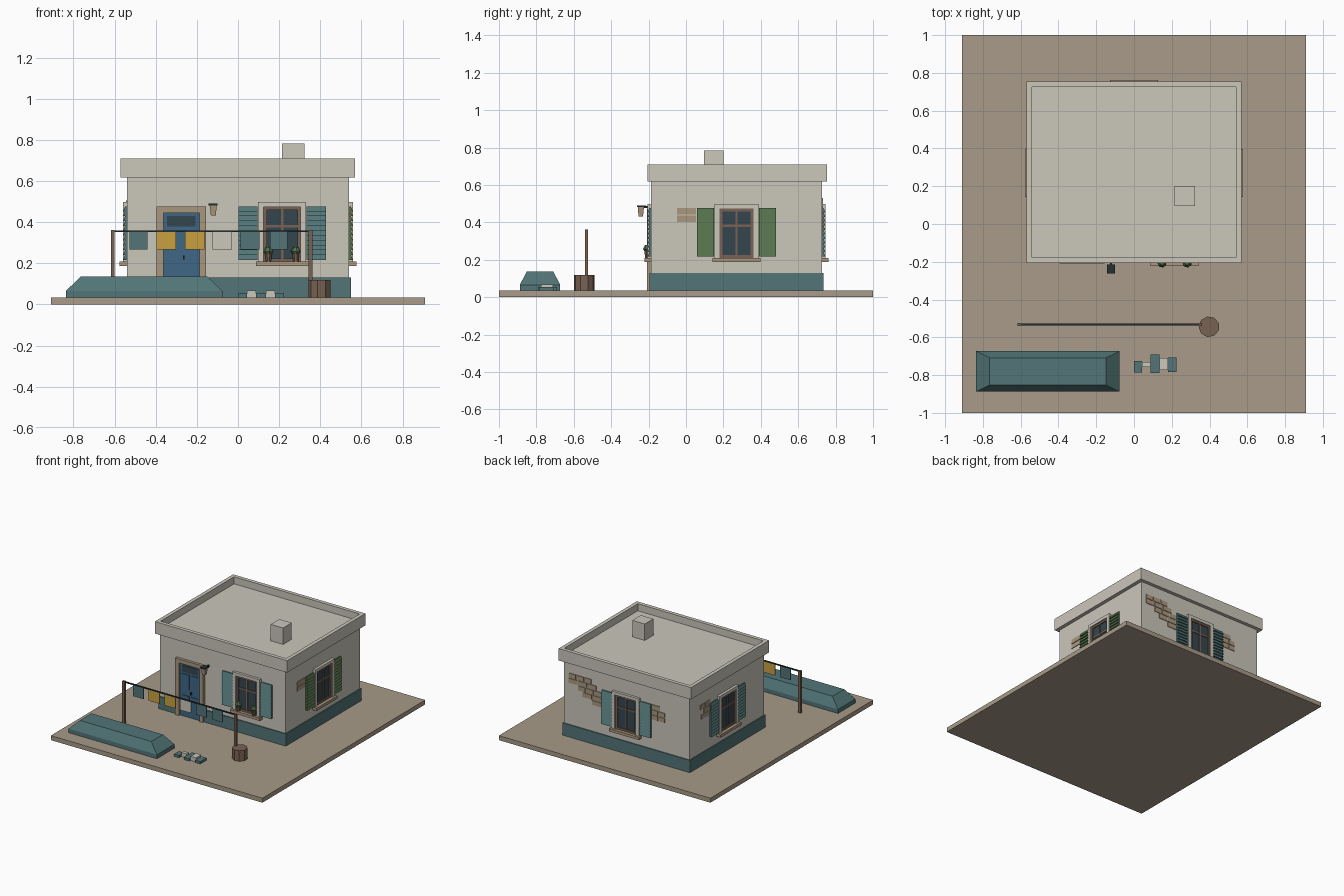
import bpy, bmesh, math
from mathutils import Vector

if "Cube" in bpy.data.objects:
    bpy.data.objects.remove(bpy.data.objects["Cube"])


def mat(name, r, g, b):
    lin = [((c / 255 + 0.055) / 1.055) ** 2.4 for c in (r, g, b)]
    m = bpy.data.materials.new(name)
    m.diffuse_color = (*lin, 1)
    m.use_nodes = True
    m.node_tree.nodes["Principled BSDF"].inputs["Base Color"].default_value = m.diffuse_color
    return m


PLASTER = mat("plaster", 203, 199, 187)
TEAL = mat("teal", 82, 117, 119)
EARTH = mat("earth", 168, 155, 136)
WOOD = mat("brown_wood", 122, 98, 83)
GLASS = mat("dark_glass", 52, 70, 78)
BLUE = mat("door_blue", 64, 102, 134)
YELLOW = mat("yellow_cloth", 200, 160, 64)
GREEN = mat("green", 84, 112, 76)
METAL = mat("dark_metal", 38, 48, 52)
STONE = mat("sandstone", 170, 151, 126)


def part(name, material, solids):
    """One object from solids; each solid is a list of rings lofted and capped."""
    bm = bmesh.new()
    for rings in solids:
        vs = [[bm.verts.new(p) for p in ring] for ring in rings]
        n = len(vs[0])
        bm.faces.new(vs[0][::-1])
        bm.faces.new(vs[-1])
        for a, b in zip(vs, vs[1:]):
            for i in range(n):
                j = (i + 1) % n
                bm.faces.new((a[i], a[j], b[j], b[i]))
    bmesh.ops.recalc_face_normals(bm, faces=bm.faces)
    me = bpy.data.meshes.new(name)
    bm.to_mesh(me)
    bm.free()
    me.materials.append(material)
    ob = bpy.data.objects.new(name, me)
    bpy.context.collection.objects.link(ob)
    return ob


def rect(x0, x1, y0, y1, z):
    return [(x0, y0, z), (x1, y0, z), (x1, y1, z), (x0, y1, z)]


def box(x0, x1, y0, y1, z0, z1):
    return [rect(x0, x1, y0, y1, z0), rect(x0, x1, y0, y1, z1)]


def disc(x, y, z, r, n):
    return [(x + r * math.cos(math.tau * (i + .5) / n),
             y + r * math.sin(math.tau * (i + .5) / n), z) for i in range(n)]


# Wall coordinates: u along the wall, d outward from it, z up
WX, WY0, WY1, G = 0.54, -0.187, 0.727, 0.035
WALL = {"front": lambda u, d, z: (u, WY0 - d, z),
        "back": lambda u, d, z: (u, WY1 + d, z),
        "right": lambda u, d, z: (WX + d, u, z),
        "left": lambda u, d, z: (-WX - d, u, z)}


def wbox(side, u0, u1, z0, z1, d0, d1):
    f = WALL[side]
    return [[f(*p) for p in ((u0, d0, z), (u1, d0, z), (u1, d1, z), (u0, d1, z))]
            for z in (z0, z1)]


# Ground and house body
part("ground_slab", EARTH, [box(-.91, .91, -1, 1, 0, G)])
part("walls", PLASTER, [box(-WX, WX, WY0, WY1, G, .63)])
part("plinth", TEAL, [box(-.548, -.395, -.195, .735, G, .13),
                      box(-.155, .548, -.195, .735, G, .13),
                      box(-.395, -.155, -.18, .735, G, .13)])
part("chimney", PLASTER, [box(.215, .322, .095, .2, .65, .783)])

# Parapet with sunken flat roof
roof = part("parapet_roof", PLASTER, [box(-.57, .568, -.207, .754, .617, .71)])
bm = bmesh.new()
bm.from_mesh(roof.data)
bm.faces.ensure_lookup_table()
top = max(bm.faces, key=lambda f: f.calc_center_median().z)
bmesh.ops.inset_individual(bm, faces=[top], thickness=.041)
top = bmesh.ops.extrude_discrete_faces(bm, faces=[top])["faces"][0]
bmesh.ops.translate(bm, verts=top.verts, vec=(0, 0, -.055))
bmesh.ops.recalc_face_normals(bm, faces=bm.faces)
bm.to_mesh(roof.data)
bm.free()


# Windows with surround, sash, sill and louvred shutters
def shutter(side, u0, u1, teeth=11):
    z0, z1 = .217, .476
    step = (z1 - z0) / teeth
    prof = [(0, z1), (0, z0)]
    for i in range(teeth):
        prof += [(.018, z0 + i * step), (.009, z0 + (i + 1) * step)]
    return [[WALL[side](u, d, z) for d, z in prof] for u in (u0, u1)]


def window(side, c, shutter_mat):
    def w(u0, u1, z0, z1, d0, d1):
        return wbox(side, c + u0, c + u1, z0, z1, d0, d1)
    part(side + "_window_surround", PLASTER, [
        w(-.117, -.09, .208, .498, 0, .02), w(.09, .117, .208, .498, 0, .02),
        w(-.09, .09, .474, .498, 0, .02)])
    part(side + "_window_glass", GLASS, [w(-.09, .09, .208, .475, 0, .004)])
    part(side + "_window_sash", WOOD, [
        w(-.09, -.074, .208, .475, 0, .012), w(.074, .09, .208, .475, 0, .012),
        w(-.074, .074, .459, .475, 0, .012), w(-.074, .074, .208, .224, 0, .012),
        w(-.006, .006, .224, .459, 0, .01), w(-.074, .074, .375, .387, 0, .009)])
    part(side + "_window_sill", STONE, [w(-.128, .128, .187, .208, 0, .036)])
    part(side + "_shutters", shutter_mat, [
        shutter(side, c - .212, c - .119), shutter(side, c + .119, c + .212)])


window("front", .2145, TEAL)
window("back", 0, TEAL)
window("left", .27, TEAL)
window("right", .27, GREEN)

# Flower pots on the front sill
for i, x in enumerate((.148, .281)):
    y = WY0 - .019
    part(f"flower_pot_{i}", WOOD, [[disc(x, y, .208, .013, 8), disc(x, y, .245, .018, 8)]])
    part(f"pot_plant_{i}", GREEN, [[disc(x, y, .24, .013, 7), disc(x, y, .258, .025, 7),
                                    disc(x, y, .28, .012, 7)]])

# Front door
part("door_frame", STONE, [wbox("front", -.395, -.363, G, .475, 0, .022),
                           wbox("front", -.187, -.155, G, .475, 0, .022),
                           wbox("front", -.363, -.187, .445, .475, 0, .022)])
part("door_leaf", BLUE, [wbox("front", -.363, -.187, G, .445, 0, .008)])
part("door_panels", BLUE, [wbox("front", a, a + .062, z0, z1, .008, .013)
                           for a in (-.344, -.268) for z0, z1 in ((.07, .2), (.25, .365))])
part("door_light", GLASS, [wbox("front", -.344, -.206, .38, .43, .008, .012)])
part("door_handle", METAL, [wbox("front", -.267, -.261, .218, .237, .008, .022)])

# Wall lamp beside the door
part("lamp_body", STONE, [[rect(-.132, -.108, -.254, -.23, .432),
                           rect(-.138, -.103, -.258, -.224, .484)]])
part("lamp_cap", METAL, [box(-.144, -.1, -.263, -.215, .482, .491),
                         box(-.126, -.116, -.23, WY0, .476, .486)])


# Patches of exposed brick: top height and the span of each row
def bricks(name, side, z, rows):
    solids = []
    for k, (u0, u1) in enumerate(rows):
        n = max(1, round((u1 - u0) / .075))
        w = (u1 - u0) / n
        zt = z - .04 * k
        solids += [wbox(side, u0 + i * w + .003, u0 + (i + 1) * w - .003, zt - .034, zt, 0, .005)
                   for i in range(n)]
    part(name, STONE, solids)


bricks("right_bricks", "right", .476, [(-.05, .056), (-.05, .056)])
bricks("left_bricks", "left", .505, [(.48, .6), (.48, .56), (.48, .59)])
bricks("back_bricks_upper", "back", .53,
       [(.3, .5), (.26, .5), (.215, .42), (.215, .38), (.215, .3)])
bricks("back_bricks_lower", "back", .475, [(-.29, -.213), (-.33, -.213), (-.33, -.213)])

# Washing line, hung cloths and barrel
part("line_posts", WOOD, [box(-.618, -.599, -.541, -.523, G, .362),
                          box(.343, .361, -.541, -.523, G, .362)])
part("washing_line", METAL, [box(-.605, .35, -.538, -.526, .353, .36)])
for i, (a, b, m) in enumerate(((-.528, -.44, TEAL), (-.395, -.302, YELLOW),
                               (-.258, -.163, YELLOW), (-.123, -.03, PLASTER),
                               (.012, .104, TEAL), (.155, .24, TEAL))):
    part(f"hung_cloth_{i}", m, [box(a, b, -.535, -.529, .267, .356)])
part("barrel", WOOD, [[disc(.397, -.544, G, .055, 9), disc(.397, -.544, .118, .055, 9)]])

# Covered mound in front
part("covered_mound", TEAL, [[rect(-.836, -.076, -.888, -.673, G),
                              rect(-.836, -.076, -.888, -.673, .066),
                              rect(-.764, -.149, -.852, -.709, .136)]])

# Row of low blocks beside the mound
part("low_blocks_teal", TEAL, [box(0, .043, -.785, -.726, G, .053),
                               box(.088, .135, -.79, -.69, G, .053),
                               box(.18, .224, -.784, -.706, G, .053)])
part("low_blocks_pale", PLASTER, [box(.043, .088, -.758, -.73, G, .067),
                                  box(.135, .18, -.774, -.71, G, .067)])
